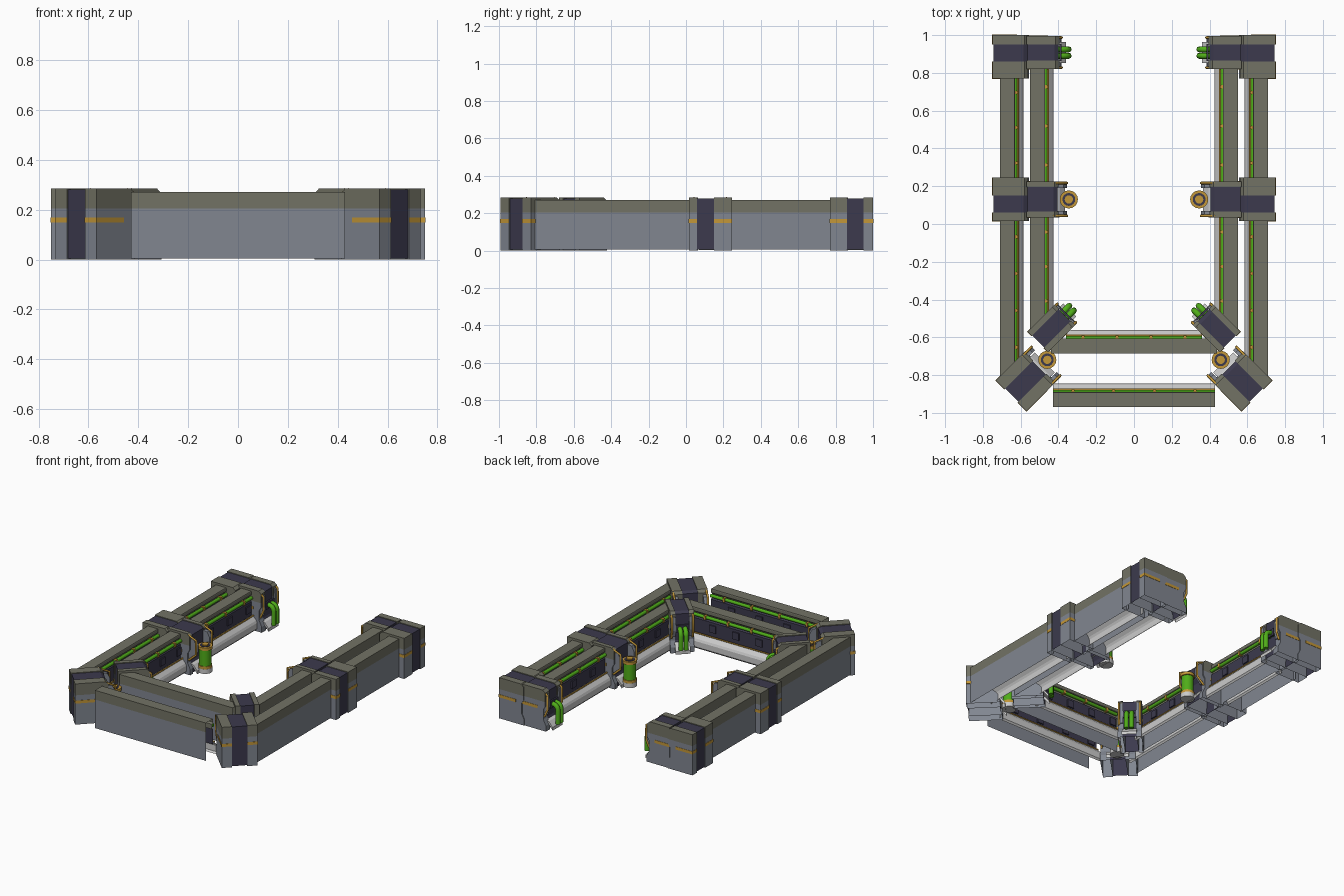
import bpy, bmesh, math
from mathutils import Matrix, Vector

if "Cube" in bpy.data.objects:
    bpy.data.objects.remove(bpy.data.objects["Cube"])


def mat(name, r, g, b):
    m = bpy.data.materials.new(name)
    m.diffuse_color = (r, g, b, 1)
    m.use_nodes = True
    m.node_tree.nodes["Principled BSDF"].inputs["Base Color"].default_value = m.diffuse_color
    return m


OLIVE = mat("olive", .17, .17, .13)
GREY = mat("steel_grey", .22, .24, .28)
DARK = mat("dark_panel", .045, .042, .075)
GOLD = mat("gold", .55, .31, .04)
GREEN = mat("green", .08, .42, .01)
SILVER = mat("silver", .62, .62, .6)


def finish(ob, m, mirror):
    bpy.context.collection.objects.link(ob)
    ob.data.materials.append(m)
    if mirror:
        ob.modifiers.new("mirror_x", 'MIRROR').use_mirror_merge = False
    return ob


def frame(x, y, deg):
    """Local x = inward, local y = along the wall."""
    return Matrix.Translation((x, y, 0)) @ Matrix.Rotation(math.radians(deg), 4, 'Z')


def from_bm(name, bm, m, mirror):
    me = bpy.data.meshes.new(name)
    bm.to_mesh(me)
    bm.free()
    return finish(bpy.data.objects.new(name, me), m, mirror)


def prism(name, fr, prof, spans, m, mirror=True, caps=True, closed=True):
    """Extrude an inward/height profile along the wall, once per span.
    closed=False leaves out the face from the last to the first point (hollow shells)."""
    bm = bmesh.new()
    for v0, v1 in spans:
        a = [bm.verts.new(fr @ Vector((u, v0, z))) for u, z in prof]
        b = [bm.verts.new(fr @ Vector((u, v1, z))) for u, z in prof]
        if caps:
            bm.faces.new(a[::-1])
            bm.faces.new(b)
        for i in range(len(a) if closed else len(a) - 1):
            j = (i + 1) % len(a)
            bm.faces.new((a[i], a[j], b[j], b[i]))
    if caps and closed:
        bmesh.ops.recalc_face_normals(bm, faces=bm.faces)
    else:
        bmesh.ops.reverse_faces(bm, faces=bm.faces)
    return from_bm(name, bm, m, mirror)


def rect(u0, u1, z0, z1):
    return [(u0, z0), (u0, z1), (u1, z1), (u1, z0)]


def pipe(name, fr, paths, r, m, mirror=True):
    cu = bpy.data.curves.new(name, 'CURVE')
    cu.dimensions = '3D'
    cu.bevel_depth = r
    cu.bevel_resolution = 2
    cu.use_fill_caps = True
    for pts in paths:
        s = cu.splines.new('POLY')
        s.points.add(len(pts) - 1)
        for p, c in zip(s.points, pts):
            p.co = (*(fr @ Vector(c)), 1)
    return finish(bpy.data.objects.new(name, cu), m, mirror)


def drum(name, fr, u, v, parts, m):
    """Stack of upright cylinders: (radius, z0, z1)."""
    bm = bmesh.new()
    for r, z0, z1 in parts:
        bmesh.ops.create_cone(bm, cap_ends=True, segments=16, radius1=r, radius2=r, depth=z1 - z0,
                              matrix=fr @ Matrix.Translation((u, v, (z0 + z1) / 2)))
    ob = from_bm(name, bm, m, True)
    for p in ob.data.polygons:
        p.use_smooth = abs(p.normal.z) < .5
    ob.data.set_sharp_from_angle(angle=math.radians(40))


def wall(name, fr, runs, trim, mirror):
    """Hollow armoured wall; trim shortens the inner parts at (first, last) end."""
    inner = list(runs)
    inner[0] = (inner[0][0] + trim[0], inner[0][1])
    inner[-1] = (inner[-1][0], inner[-1][1] - trim[1])

    def shell(part, prof, spans, m):
        prism(name + part, fr, prof, spans, m, mirror, False, False)
    shell("_plate", [(0, .005), (0, .205)], runs, GREY)
    shell("_top", [(0, .205), (0, .27), (.078, .27), (.08, .265), (.08, .245), (.068, .235), (.068, .2)], runs, OLIVE)
    shell("_panel", [(.068, .205), (.08, .198), (.08, .09)], inner, DARK)
    shell("_skirt", [(.08, .1), (.095, .1), (.118, .075), (.125, .06), (.125, .02), (.115, .008)], inner, SILVER)
    pipe(name + "_green_pipe", fr, [[(.08, a, .224), (.08, b, .224)] for a, b in inner], .012, GREEN, mirror)
    pipe(name + "_gold_line", fr, [[(.095, a, .104), (.095, b, .104)] for a, b in inner], .005, GOLD, mirror)
    clips, boxes = [], []
    for a, b in inner:
        n = max(2, round((b - a) / .2))
        for i in range(n):
            c = a + (b - a) * (i + .5) / n
            clips.append((c - .008, c + .008))
            boxes.append((c + .03, c + .08))
    prism(name + "_clips", fr, rect(.07, .095, .21, .238), clips, GOLD, mirror)
    prism(name + "_wall_boxes", fr, rect(.079, .088, .13, .18), boxes, DARK, mirror)


def pillar(name, fr, u0, L, v0, v1, d0, d1, feature=None):
    """Hollow pillar, open underneath: two armour bands around a dark core."""
    bands = [(v0, d0), (d1, v1)]

    def low(s):
        return [(u0 + s, s), (u0 + s, .205), (L - s, .205), (L - s, .175), (L - .015 - s, .15),
                (L - .015 - s, .08), (L + .005 - s, .04), (L + .005 - s, s)]

    def top(s):
        return [(u0 + s, .205), (u0 + s, .285 - s), (L - .02 - s, .285 - s), (L - s, .268), (L - s, .205)]
    prism(name + "_body", fr, low(0), bands, GREY, closed=False)
    prism(name + "_cap", fr, top(0), bands, OLIVE, closed=False)
    prism(name + "_core", fr, low(.005), [(d0, d1)], DARK, caps=False, closed=False)
    prism(name + "_core_cap", fr, top(.005), [(d0, d1)], DARK, caps=False, closed=False)
    # painted stripe on the outer face and on both flanks
    e = .002
    prism(name + "_stripe", fr, rect(u0 - e, u0, .148, .168), bands, GOLD)
    prism(name + "_flank_stripe", fr, rect(u0 - e, L - .06, .148, .168), [(v0 - e, v0), (v1, v1 + e)], GOLD)
    if not feature:
        return
    # brackets with gold edging beside the inner face
    c, h = (v0 + v1) / 2, (v1 - v0) / 2 - .008
    out = .045 if feature == "tank" else .012
    arm = [(L - .03, .26), (L + out * .6, .25), (L + out, .215), (L + out, .16), (L, .11), (L - .03, .12)]
    prism(name + "_arms", fr, arm, [(c - h, c - h + .026), (c + h - .026, c + h)], GREY)
    pipe(name + "_arm_pipes", fr, [[(L - .03, c + s * h, .28), (L + out, c + s * h, .25),
                                    (L + out, c + s * h, .15), (L - .01, c + s * h, .1)] for s in (-1, 1)], .007, GOLD)
    # splayed foot
    prism(name + "_foot", fr, [(L - .02, .07), (L + .005, .06), (L + .035, .025), (L + .035, .003)],
          [(c - h * .7, c + h * .7)], SILVER, closed=False)
    if feature == "tank":
        u = L + .055
        drum(name + "_tank", fr, u, c, [(.04, .045, .18)], GREEN)
        drum(name + "_tank_rings", fr, u, c, [(.048, .17, .19), (.045, .04, .058)], GOLD)
        drum(name + "_tank_lid", fr, u, c, [(.034, .185, .193)], DARK)
        drum(name + "_tank_knob", fr, u, c, [(.022, .19, .2)], GOLD)
        drum(name + "_tank_base", fr, u, c, [(.046, .008, .04)], SILVER)
    else:
        hooks = []
        for v in (c - .017, c + .017):
            bend = [(L + .015 + .034 * math.sin(t), v, .136 + .034 * math.cos(t))
                    for t in [math.pi / 2 * i / 4 for i in range(5)]]
            hooks.append([(L - .03, v, .17)] + bend + [(L + .049, v, .04)])
        pipe(name + "_hooks", fr, hooks, .016, GREEN)
        prism(name + "_hook_clamp", fr, rect(L, L + .01, .145, .195), [(c - .045, c + .045)], DARK)


# side walls (left side, mirrored to the right)
wall("outer_side_wall", frame(-.71, 0, 0), [(-.82, .03), (.23, .79)], (.07, 0), True)
wall("inner_side_wall", frame(-.55, 0, 0), [(-.57, .05), (.21, .83)], (.07, 0), True)

# front walls
wall("outer_front_wall", frame(0, -.97, 90), [(-.43, .43)], (0, 0), False)
wall("inner_front_wall", frame(0, -.685, 90), [(-.44, .44)], (.08, .08), False)

# end pillars: wide outer block and narrow inner block with hooks
side = frame(-.75, 0, 0)
pillar("end_outer_pillar", side, 0, .19, .77, 1, .86, .95)
pillar("end_inner_pillar", side, .18, .355, .82, .995, .865, .95, "hooks")

# middle pillars with tanks
pillar("middle_outer_pillar", side, 0, .19, .015, .245, .06, .15)
pillar("middle_inner_pillar", side, .18, .35, .035, .225, .065, .195, "tank")

# diagonal corner pillars
pillar("outer_corner_pillar", frame(-.65, -.91, 45), 0, .215, -.115, .115, -.05, .05, "tank")
pillar("inner_corner_pillar", frame(-.51, -.625, 45), 0, .205, -.077, .077, -.045, .045, "hooks")
